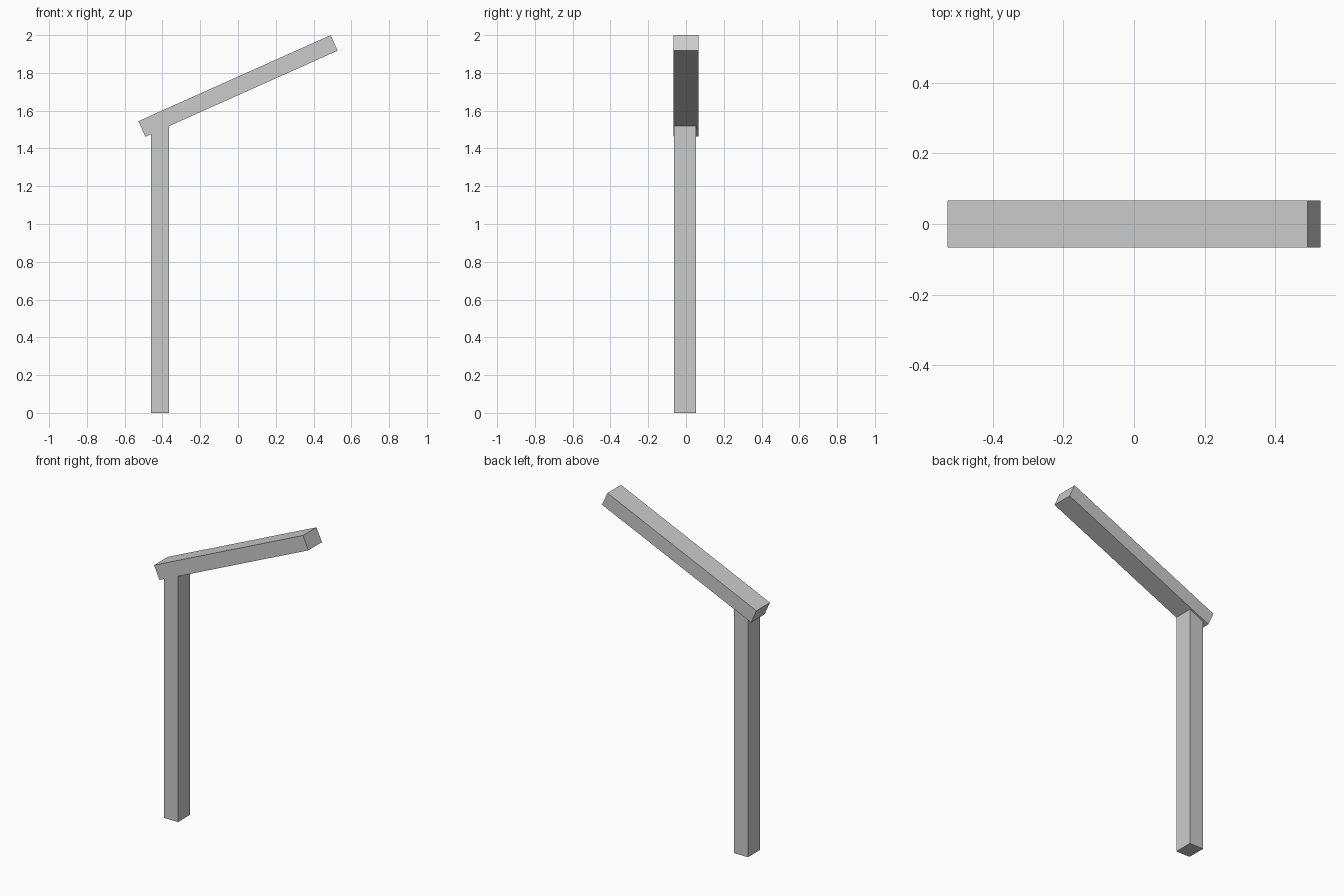
import bpy
from math import radians

if "Cube" in bpy.data.objects:
    bpy.data.objects.remove(bpy.data.objects["Cube"])


def box(name, size, location, tilt=0.0):
    bpy.ops.mesh.primitive_cube_add(size=1, location=location, rotation=(0, -radians(tilt), 0))
    obj = bpy.context.object
    obj.name = name
    obj.scale = size
    bpy.ops.object.transform_apply(location=False, rotation=False, scale=True)
    return obj


# Upright post, its top buried inside the arm
post_height = 1.54
box("post", (0.096, 0.118, post_height), (-0.413, -0.005, post_height / 2))

# Sloping arm resting on the post
box("arm", (1.115, 0.132, 0.09), (0, 0, 1.731), tilt=24.1)
